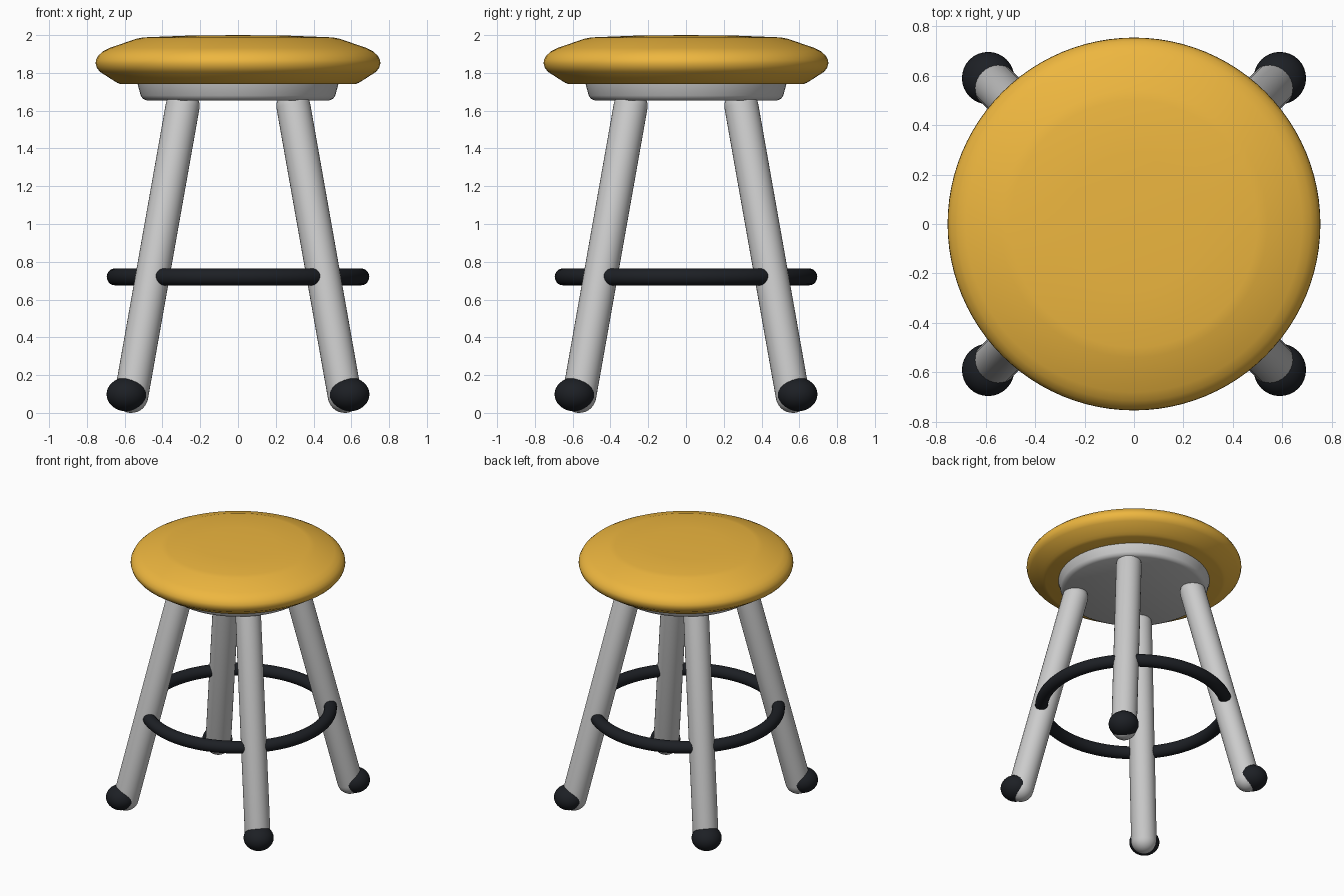
import bpy, math
from mathutils import Vector

if "Cube" in bpy.data.objects:
    bpy.data.objects.remove(bpy.data.objects["Cube"])


def material(name, color):
    mat = bpy.data.materials.new(name)
    mat.diffuse_color = (*color, 1)
    mat.use_nodes = True
    mat.node_tree.nodes["Principled BSDF"].inputs["Base Color"].default_value = mat.diffuse_color
    return mat


YELLOW = material("yellow cushion", (0.85, 0.47, 0.05))
BLACK = material("black rubber", (0.012, 0.014, 0.018))


def finish(obj, name, mat=None, angle=40):
    obj.name = name
    if mat:
        obj.data.materials.append(mat)
    bpy.ops.object.select_all(action='DESELECT')
    obj.select_set(True)
    bpy.context.view_layer.objects.active = obj
    bpy.ops.object.shade_smooth_by_angle(angle=math.radians(angle))
    return obj


def lathe(name, profile, mat=None, segments=96):
    """Revolve (radius, z) points, top pole to bottom pole, around z."""
    inner = profile[1:-1]
    verts = [(r * math.cos(a), r * math.sin(a), z) for r, z in inner
             for a in (math.tau * i / segments for i in range(segments))]
    top = len(verts)
    verts += [(0, 0, profile[0][1]), (0, 0, profile[-1][1])]
    faces = []
    last = (len(inner) - 1) * segments
    for i in range(segments):
        j = (i + 1) % segments
        faces.append((top, i, j))
        faces.append((top + 1, last + j, last + i))
        for k in range(0, last, segments):
            faces.append((k + i, k + segments + i, k + segments + j, k + j))
    mesh = bpy.data.meshes.new(name)
    mesh.from_pydata(verts, [], faces)
    obj = bpy.data.objects.new(name, mesh)
    bpy.context.collection.objects.link(obj)
    return finish(obj, name, mat)


# Padded seat and the plate beneath it
lathe("seat", [(0, 2.0), (0.27, 1.997), (0.50, 1.988), (0.54, 1.98),
               (0.68, 1.932), (0.715, 1.914), (0.739, 1.892), (0.752, 1.868),
               (0.754, 1.85), (0.747, 1.826), (0.73, 1.805), (0.66, 1.76),
               (0.64, 1.748), (0.62, 1.74), (0, 1.74)], YELLOW)
lathe("seat_plate", [(0, 1.76), (0.535, 1.76), (0.53, 1.735), (0.515, 1.68),
                     (0.505, 1.664), (0.485, 1.655), (0, 1.655)])

# Four splayed round-ended legs with rubber feet
R = 0.09
for label, sx, sy in (("front_left", -1, -1), ("front_right", 1, -1),
                      ("back_left", -1, 1), ("back_right", 1, 1)):
    low = Vector((sx * 0.565, sy * 0.565, 0.09))
    high = Vector((sx * 0.293, sy * 0.293, 1.625))
    half = (high - low).length / 2
    arc = [math.radians(90 - 90 * i / 8) for i in range(9)]
    cap = [(R * math.cos(a), half + R * math.sin(a)) for a in arc]
    leg = lathe(label + "_leg", cap + [(r, -z) for r, z in reversed(cap)], None, 32)
    leg.location = (low + high) / 2
    leg.rotation_mode = 'QUATERNION'
    leg.rotation_quaternion = (high - low).to_track_quat('Z', 'Y')

    bpy.ops.mesh.primitive_uv_sphere_add(segments=32, ring_count=16, radius=1,
                                         location=(sx * 0.59, sy * 0.59, 0.098))
    foot = bpy.context.object
    foot.scale = (0.106, 0.106, 0.09)
    finish(foot, label + "_foot", BLACK)

# Foot ring threaded through the legs
bpy.ops.mesh.primitive_torus_add(major_radius=0.65, minor_radius=0.045,
                                 major_segments=96, minor_segments=20,
                                 location=(0, 0, 0.72))
finish(bpy.context.object, "foot_ring", BLACK)
